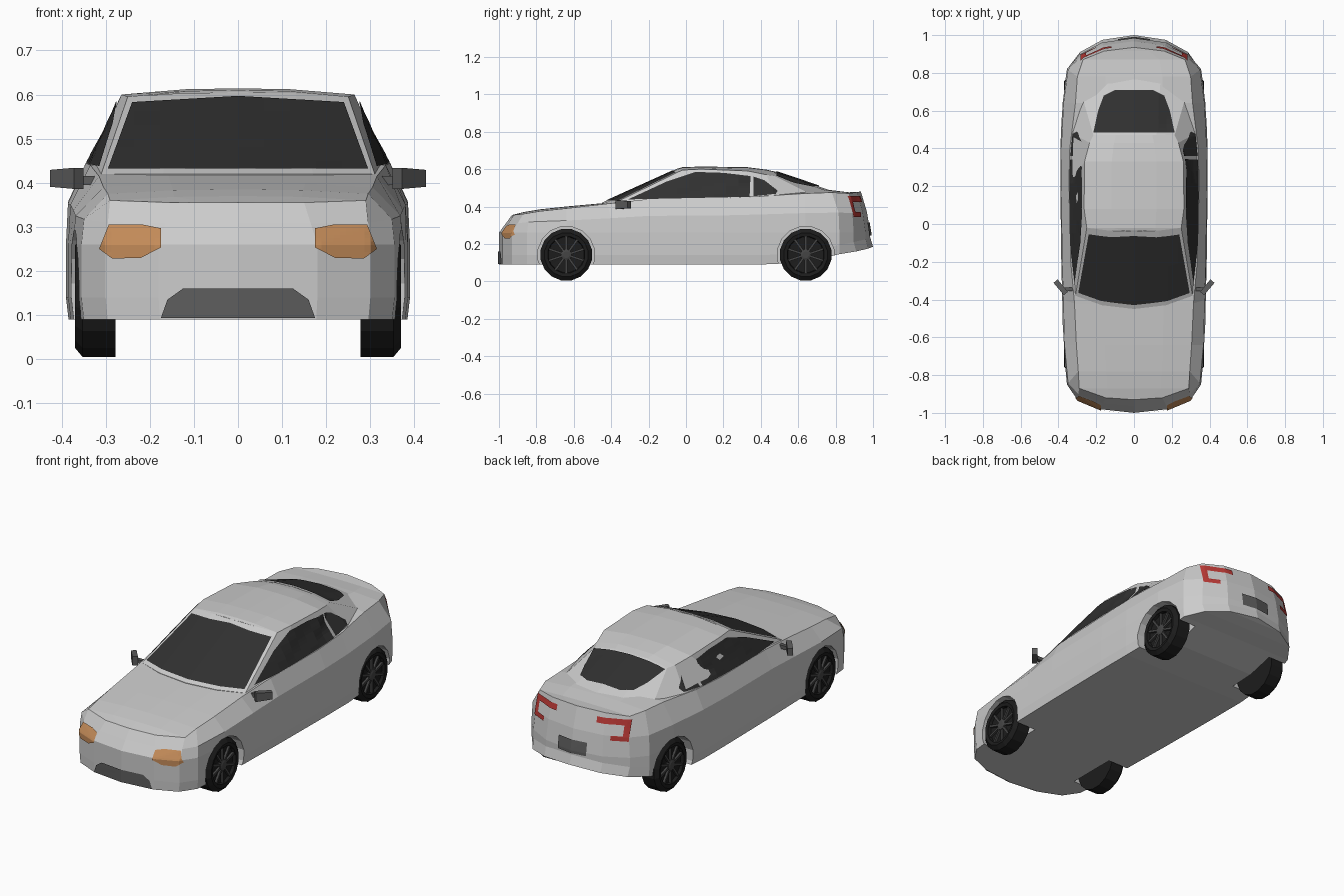
import bpy, bmesh, math
from mathutils import Vector, Matrix
from mathutils.bvhtree import BVHTree

if "Cube" in bpy.data.objects:
    bpy.data.objects.remove(bpy.data.objects["Cube"])


def material(name, r, g, b):
    m = bpy.data.materials.new(name)
    m.diffuse_color = (r, g, b, 1)
    m.use_nodes = True
    m.node_tree.nodes["Principled BSDF"].inputs["Base Color"].default_value = m.diffuse_color
    return m


GLASS = material("dark_glass", .03, .03, .03)
RUBBER = material("rubber", .012, .012, .012)
RIM = material("rim_grey", .06, .06, .06)
TRIM = material("trim_grey", .11, .11, .11)
AMBER = material("amber", .55, .26, .1)
RED = material("red", .48, .04, .035)
PAINT = material("paint", .55, .55, .55)


def finish(name, bm, mat):
    bmesh.ops.recalc_face_normals(bm, faces=bm.faces)
    me = bpy.data.meshes.new(name)
    bm.to_mesh(me)
    me.materials.append(mat)
    ob = bpy.data.objects.new(name, me)
    bpy.context.collection.objects.link(ob)
    return ob


def loft(halves):
    """Skin a row of half sections (x >= 0), each mirrored into a closed ring."""
    bm = bmesh.new()
    rings = []
    for h in halves:
        ring = h + [(-x, y, z) for x, y, z in reversed(h)]
        rings.append([bm.verts.new(p) for p in ring])
    n = len(rings[0])
    for a, b in zip(rings, rings[1:]):
        for i in range(n):
            j = (i + 1) % n
            bm.faces.new((a[i], a[j], b[j], b[i]))
    bmesh.ops.remove_doubles(bm, verts=bm.verts, dist=1e-4)
    bmesh.ops.dissolve_degenerate(bm, edges=bm.edges, dist=1e-5)
    bmesh.ops.recalc_face_normals(bm, faces=bm.faces)
    return bm


def lathe(name, profile, centre, side, mat, n=16):
    """Spin (x, radius) pairs about the x axis."""
    bm = bmesh.new()
    rings = []
    for x, r in profile:
        rings.append([bm.verts.new((side * x, centre[0] + r * math.cos(2 * math.pi * (k + .5) / n),
                                    centre[1] + r * math.sin(2 * math.pi * (k + .5) / n))) for k in range(n)])
    for a, b in zip(rings, rings[1:]):
        for k in range(n):
            bm.faces.new((a[k], a[(k + 1) % n], b[(k + 1) % n], b[k]))
    bmesh.ops.remove_doubles(bm, verts=bm.verts, dist=1e-5)
    return finish(name, bm, mat)


def box(bm, size, matrix):
    bmesh.ops.create_cube(bm, size=1, matrix=matrix @ Matrix.Diagonal((*size, 1)))


# view name -> (plane point to 3D start, ray direction)
VIEWS = {
    "front": (lambda a, b: Vector((a, -2, b)), Vector((0, 1, 0))),
    "back": (lambda a, b: Vector((a, 2, b)), Vector((0, -1, 0))),
    "side": (lambda a, b: Vector((2, a, b)), Vector((-1, 0, 0))),
    "top": (lambda a, b: Vector((a, b, 2)), Vector((0, 0, -1))),
}


def panel(name, pts, view, tree, mat, both=False, lift=.006, cuts=10):
    """Drape a flat outline onto a surface, seen from one view."""
    start, ray = VIEWS[view]
    bm = bmesh.new()
    bm.faces.new([bm.verts.new((a, b, 0)) for a, b in pts])
    for axis in (0, 1):
        lo, hi = min(p[axis] for p in pts), max(p[axis] for p in pts)
        no = (1, 0, 0) if axis == 0 else (0, 1, 0)
        for k in range(1, cuts):
            co = [0, 0, 0]
            co[axis] = lo + (hi - lo) * k / cuts
            bmesh.ops.bisect_plane(bm, geom=bm.verts[:] + bm.edges[:] + bm.faces[:], plane_co=co, plane_no=no)
    lost = []
    for v in bm.verts:
        hit = tree.ray_cast(start(v.co.x, v.co.y), ray)[0]
        if hit is None:
            lost.append(v)
        else:
            v.co = hit - ray * lift
    bmesh.ops.delete(bm, geom=lost, context='VERTS')
    ob = finish(name, bm, mat)
    if both:
        ob.modifiers.new("mirror", 'MIRROR')
    return ob


# Lower body: outline x, y / top edge x, y, z / deck centre z / floor z
columns = [
    (0, -1.0, 0, -.93, .355, .355, .09),
    (.18, -.98, .15, -.92, .355, .357, .09),
    (.30, -.93, .29, -.87, .36, .37, .09),
    (.355, -.85, .295, -.78, .375, .385, .09),
    (.375, -.64, .305, -.64, .39, .40, .09),
    (.38, -.40, .315, -.42, .415, .42, .09),
    (.385, -.20, .335, -.20, .44, .44, .09),
    (.39, .20, .345, .20, .445, .445, .09),
    (.39, .40, .34, .40, .455, .46, .09),
    (.38, .64, .31, .64, .47, .50, .10),
    (.355, .82, .30, .78, .475, .487, .145),
    (.29, .91, .27, .87, .47, .476, .16),
    (.17, .975, .16, .915, .477, .478, .175),
    (0, 1.0, 0, .935, .48, .48, .185),
]
sections = []
for i, (bx, by, tx, ty, tz, zc, zb) in enumerate(columns):
    s = .5 if i < 3 or i > 10 else .1
    rear = .985 if i > 10 else 1
    sections.append([(0, by, zb), (bx * .985, by, zb), (bx, by * rear, zb + .05), (bx, by * rear, .26),
                     (bx + s * (tx - bx), by + s * (ty - by), .26 + .5 * (tz - .26)),
                     (tx, ty, tz), (tx * .5, ty, tz + .8 * (zc - tz)), (0, ty, zc)])
bm = loft(sections)
body_tree = BVHTree.FromBMesh(bm)
body = finish("body", bm, PAINT)

# Cabin: base x, y, z / roof edge x, y, z / roof centre z
columns = [
    (0, -.45, .42, 0, -.04, .605, .605),
    (.17, -.43, .42, .13, -.035, .603, .606),
    (.31, -.38, .42, .25, -.02, .595, .61),
    (.335, -.10, .44, .264, .08, .60, .614),
    (.34, .20, .445, .262, .33, .59, .61),
    (.33, .48, .455, .235, .43, .57, .597),
    (.27, .66, .47, .215, .47, .565, .588),
    (.14, .75, .485, .12, .475, .58, .587),
    (0, .77, .487, 0, .48, .585, .585),
]
bm = loft([[(0, by, bz - .06), (bx, by, bz - .06), (bx, by, bz), (tx, ty, tz), (tx * .45, ty, zc - .002), (0, ty, zc)]
           for bx, by, bz, tx, ty, tz, zc in columns])
cabin_tree = BVHTree.FromBMesh(bm)
finish("cabin", bm, PAINT)

# Glass
panel("windshield", [(-.295, .432), (.295, .432), (.24, .583), (0, .597), (-.24, .583)], "front", cabin_tree, GLASS)
panel("door_window", [(-.31, .438), (.34, .452), (.345, .563), (.20, .58), (.05, .585), (-.10, .535)],
      "side", cabin_tree, GLASS, True)
panel("quarter_window", [(.36, .455), (.48, .468), (.49, .485), (.42, .54), (.36, .56)],
      "side", cabin_tree, GLASS, True)
panel("rear_window", [(-.215, .485), (.215, .485), (.19, .60), (.16, .68), (.10, .71), (-.10, .71),
                      (-.16, .68), (-.19, .60)], "top", cabin_tree, GLASS)

# Lights, grille and plate
panel("headlight", [(.175, .253), (.22, .23), (.285, .228), (.315, .25), (.293, .305), (.215, .305), (.175, .297)],
      "front", body_tree, AMBER, True)
panel("tail_light", [(.12, .425), (.255, .425), (.255, .37), (.20, .37), (.20, .345), (.283, .345),
                     (.283, .455), (.12, .455)], "back", body_tree, RED, True)
panel("grille", [(-.175, .093), (.175, .093), (.16, .135), (.125, .16), (-.125, .16), (-.16, .135)],
      "front", body_tree, TRIM)
panel("plate_panel", [(-.085, .245), (.085, .245), (.085, .315), (-.085, .315)], "back", body_tree, TRIM)

# Wheels, wheel wells and mirrors
tyre = [(.278, 0), (.278, .14), (.352, .14), (.37, .118), (.366, .1), (.35, .096), (.345, 0)]
for side, sname in ((1, "right"), (-1, "left")):
    for y, end in ((-.64, "front"), (.64, "rear")):
        tag = f"{end}_{sname}"
        lathe("tyre_" + tag, tyre, (y, .142), side, RUBBER)
        lathe("hub_" + tag, [(.34, 0), (.34, .03), (.362, .03), (.366, .018), (.366, 0)], (y, .142), side, RIM, 10)
        bm = bmesh.new()
        for k in range(10):
            turn = Matrix.Rotation(math.tau * k / 10, 4, 'X')
            box(bm, (.012, .012, .08), Matrix.Translation((side * .355, y, .142)) @ turn
                @ Matrix.Translation((0, 0, .06)))
        finish("spokes_" + tag, bm, RIM)
        well = lathe("well_cutter_" + tag, [(.25, 0), (.25, .153), (.5, .153), (.5, 0)], (y, .142), side, PAINT)
        well.hide_render = True
        well.hide_viewport = True
        cut = body.modifiers.new("well_" + tag, 'BOOLEAN')
        cut.operation = 'DIFFERENCE'
        cut.solver = 'EXACT'
        cut.object = well
    bm = bmesh.new()
    box(bm, (.085, .028, .048), Matrix.Translation((side * .388, -.335, .41))
        @ Matrix.Rotation(side * math.radians(50), 4, 'Z'))
    for v in bm.verts:  # taper the outer tip
        if abs(v.co.x) > .40:
            v.co.z = .41 + (v.co.z - .41) * .8
    box(bm, (.05, .02, .02), Matrix.Translation((side * .35, -.345, .405)))
    finish("mirror_" + sname, bm, TRIM)
